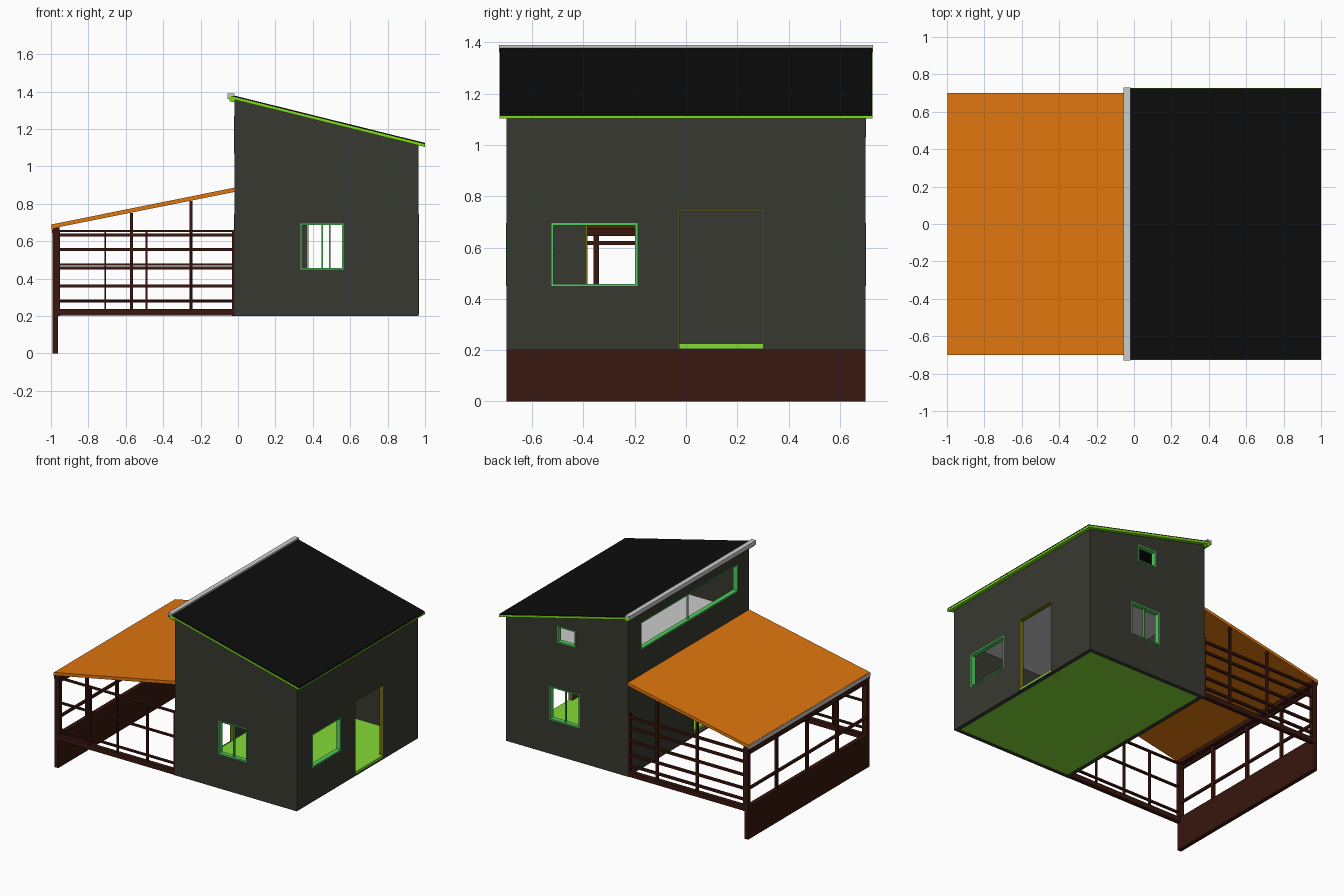
import bpy, bmesh

if "Cube" in bpy.data.objects:
    bpy.data.objects.remove(bpy.data.objects["Cube"])


def lin(c):
    return c / 12.92 if c <= 0.04 else ((c + 0.055) / 1.055) ** 2.4


def mat(name, r, g, b):
    m = bpy.data.materials.new(name)
    m.diffuse_color = (lin(r / 255), lin(g / 255), lin(b / 255), 1)
    m.use_nodes = True
    m.node_tree.nodes["Principled BSDF"].inputs["Base Color"].default_value = m.diffuse_color
    return m


WALL = mat("wall_grey", 57, 57, 49)
BLACK = mat("roof_black", 13, 13, 13)
LIME = mat("lime", 122, 222, 20)
FLOOR = mat("floor_green", 132, 218, 52)
BROWN = mat("timber", 56, 22, 14)
ORANGE = mat("porch_orange", 224, 118, 14)
FRAME = mat("window_green", 80, 205, 95)
OLIVE = mat("door_olive", 112, 108, 20)


def finish(name, bm, m):
    bmesh.ops.recalc_face_normals(bm, faces=bm.faces)
    me = bpy.data.meshes.new(name)
    bm.to_mesh(me)
    bm.free()
    ob = bpy.data.objects.new(name, me)
    bpy.context.collection.objects.link(ob)
    if m:
        me.materials.append(m)
    return ob


def boxes(name, spans, m=None):
    """Several boxes in one object, each (x0, x1, y0, y1, z0, z1)."""
    bm = bmesh.new()
    for x0, x1, y0, y1, z0, z1 in spans:
        vs = bmesh.ops.create_cube(bm, size=1)["verts"]
        for v in vs:
            v.co = (x1 if v.co.x > 0 else x0, y1 if v.co.y > 0 else y0, z1 if v.co.z > 0 else z0)
    return finish(name, bm, m)


def prism(name, profile, y0, y1, m=None):
    """Extrude an xz profile along y."""
    bm = bmesh.new()
    f = bm.faces.new([bm.verts.new((x, y0, z)) for x, z in profile])
    ext = bmesh.ops.extrude_face_region(bm, geom=[f])["geom"]
    bmesh.ops.translate(bm, vec=(0, y1 - y0, 0), verts=[v for v in ext if isinstance(v, bmesh.types.BMVert)])
    return finish(name, bm, m)


def cut(ob, cutter):
    cutter.hide_render = True
    mod = ob.modifiers.new("cut", "BOOLEAN")
    mod.operation, mod.solver, mod.object = "DIFFERENCE", "EXACT", cutter
    bpy.context.view_layer.objects.active = ob
    bpy.ops.object.modifier_apply(modifier=mod.name)
    bpy.data.objects.remove(cutter)


def roof_z(x):
    return 1.37 - 0.248 * (x + 0.05)


def slope(x0, x1, lo, hi):
    return [(x0, roof_z(x0) + lo), (x1, roof_z(x1) + lo), (x1, roof_z(x1) + hi), (x0, roof_z(x0) + hi)]


# House walls: hollow shell with openings
XL, XR, Y, T = -0.02, 0.965, 0.70, 0.03
walls = prism("house_walls", [(XL, 0.2), (XR, 0.2), (XR, roof_z(XR)), (XL, roof_z(XL))], -Y, Y, WALL)
a, b = XL + T, XR - T
cut(walls, prism("inside_cutter", [(a, 0.1), (b, 0.1), (b, 1.6), (a, 1.6)], -Y + T, Y - T))

# Openings: name, wall axis, wall faces, along-wall span, z span, frame material, mullion
W = 0.012
front, back, left, right = (-Y, -Y + T), (Y - T, Y), (XL, XL + T), (XR - T, XR)
openings = [
    ("front_window", "y", front, (0.335, 0.565), (0.45, 0.695), FRAME, True),
    ("back_window", "y", back, (0.37, 0.61), (0.45, 0.695), FRAME, True),
    ("back_vent", "y", back, (0.40, 0.55), (1.03, 1.15), FRAME, False),
    ("right_window", "x", right, (-0.525, -0.19), (0.45, 0.695), FRAME, False),
    ("clerestory_window", "x", left, (-0.57, 0.55), (1.07, 1.27), FRAME, True),
    ("right_door", "x", right, (-0.03, 0.305), (0.207, 0.745), OLIVE, False),
    ("porch_door", "x", left, (-0.39, -0.055), (0.207, 0.745), OLIVE, False),
]
for name, axis, (d0, d1), (s0, s1), (z0, z1), m, mullion in openings:
    def span(u0, u1, w0, w1, p):
        d = (d0 - p, d1 + p)
        return (u0, u1, *d, w0, w1) if axis == "y" else (*d, u0, u1, w0, w1)
    cut(walls, boxes(name + "_cutter", [span(s0, s1, z0, z1, 0.02)]))
    w = 0.005 if m is OLIVE else 0.008
    p = 0.002
    bars = [span(s0, s0 + w, z0, z1, p), span(s1 - w, s1, z0, z1, p), span(s0, s1, z1 - w, z1, p)]
    if m is not OLIVE:
        bars.append(span(s0, s1, z0, z0 + w, p))
    if mullion:
        c = (s0 + s1) / 2
        bars.append(span(c - 0.004, c + 0.004, z0, z1, -0.008))
    boxes(name + "_frame", bars, m)

# House floor and loft ceiling
boxes("house_floor", [(XL + T, XR - 0.005, -Y + 0.005, Y - 0.005, 0.201, 0.206),
                      (XL + T, XR - 0.005, -Y + T, Y - T, 0.206, 0.225)], FLOOR)
boxes("loft_ceiling", [(XL + T, XR - T, -Y + T, Y - T, 0.87, 0.885)])

# Main roof with lime trim and grey ridge cap
R = 0.725
prism("main_roof", slope(-0.045, 1.0, 0.004, 0.016), -R, R, BLACK)
for s in (-1, 1):
    y0, y1 = sorted((s * (R + 0.002), s * (Y - 0.005)))
    prism("roof_side_trim", slope(-0.045, 1.0, -0.006, 0.009), y0, y1, LIME)
prism("roof_eave_trim", slope(0.96, 1.0, -0.006, 0.009), -R, R, LIME)
prism("roof_ridge_trim", slope(-0.045, -0.015, -0.02, 0.006), -R, R, LIME)
boxes("ridge_cap", [(-0.055, -0.02, -0.73, 0.73, 1.376, 1.39), (-0.055, -0.045, -0.73, 0.73, 1.36, 1.38)])

# Porch roof and gutter
prism("porch_roof", [(-0.995, 0.668), (XL, 0.863), (XL, 0.886), (-0.995, 0.69)], -Y, Y, ORANGE)
boxes("porch_gutter", [(-1.0, -0.99, -Y, Y, 0.662, 0.688)])

# Porch skirt, header, corner posts and base beams
PX0, PX1 = -0.992, -0.962
boxes("porch_skirt", [(PX0, PX1, -Y, Y, 0.0, 0.24)], BROWN)
boxes("porch_header", [(-0.995, -0.955, -Y, Y, 0.645, 0.675)], BROWN)
for s in (-1, 1):
    ya, yb = sorted((s * Y, s * (Y - 0.03)))
    boxes("porch_corner_post", [(PX0, -0.952, ya, yb, 0.2, 0.66)], BROWN)
    boxes("porch_base_beam", [(PX1, XL, ya, yb, 0.202, 0.238)], BROWN)
    boxes("porch_wall_post", [(XL - 0.012, XL, ya, yb, 0.2, 0.66)], BROWN)


# Rails and posts on the three open porch sides
def rails_along_x(name, s, zs, h):
    y0, y1 = sorted((s * (Y - 0.005), s * (Y - 0.022)))
    boxes(name, [(PX1, XL, y0, y1, z - h, z + h) for z in zs], BROWN)


def posts_along_x(name, s, xs, w, top):
    y0, y1 = sorted((s * (Y - 0.005), s * (Y - 0.022)))
    boxes(name, [(x - w, x + w, y0, y1, 0.22, top(x)) for x in xs], BROWN)


rails_along_x("front_rails", -1, (0.28, 0.475, 0.655), 0.006)
posts_along_x("front_posts", -1, (-0.71, -0.49, -0.25), 0.005, lambda x: 0.655)
rails_along_x("back_rails", 1, (0.28, 0.36, 0.458, 0.555, 0.632), 0.008)
posts_along_x("back_posts", 1, (-0.57, -0.25), 0.008, lambda x: 0.865 + 0.199 * x)
boxes("left_rails", [(-0.985, -0.968, -Y, Y, z - 0.008, z + 0.008) for z in (0.36, 0.618)], BROWN)
boxes("left_posts", [(-0.985, -0.968, y - 0.011, y + 0.011, 0.22, 0.65) for y in (-0.35, 0, 0.35)], BROWN)
